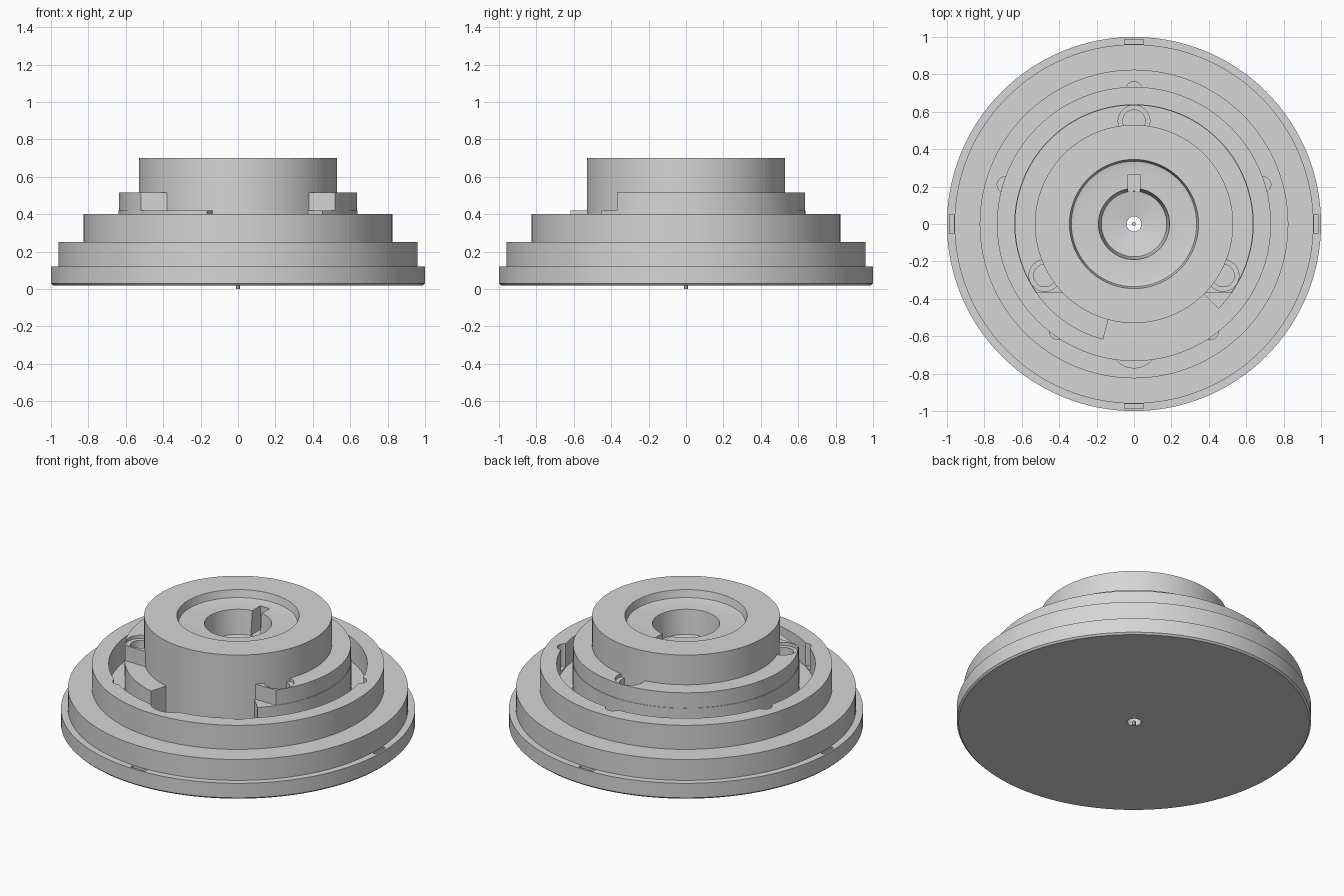
import bpy, bmesh, math

if "Cube" in bpy.data.objects:
    bpy.data.objects.remove(bpy.data.objects["Cube"])

metal = bpy.data.materials.new("light grey metal")
metal.diffuse_color = (0.67, 0.67, 0.67, 1)
metal.use_nodes = True
metal.node_tree.nodes["Principled BSDF"].inputs["Base Color"].default_value = metal.diffuse_color
SEG = 128


def finish(bm, name):
    bmesh.ops.recalc_face_normals(bm, faces=bm.faces)
    mesh = bpy.data.meshes.new(name)
    bm.to_mesh(mesh)
    bm.free()
    mesh.materials.append(metal)
    ob = bpy.data.objects.new(name, mesh)
    bpy.context.collection.objects.link(ob)
    return ob


def lathe(name, profile):
    """Revolve a closed (radius, height) loop around z."""
    bm = bmesh.new()
    rings = [[bm.verts.new((r * math.cos(a), r * math.sin(a), z)) for r, z in profile]
             for a in (2 * math.pi * i / SEG for i in range(SEG))]
    n = len(profile)
    for i in range(SEG):
        a, b = rings[i], rings[(i + 1) % SEG]
        for j in range(n):
            k = (j + 1) % n
            bm.faces.new((a[j], b[j], b[k], a[k]))
    return finish(bm, name)


def extrude(name, outline, z0, z1):
    """Turn a flat outline into a solid between two heights."""
    bm = bmesh.new()
    lo = bm.faces.new([bm.verts.new((x, y, z0)) for x, y in outline])
    new = bmesh.ops.extrude_face_region(bm, geom=[lo])["geom"]
    for v in new:
        if isinstance(v, bmesh.types.BMVert):
            v.co.z = z1
    return finish(bm, name)


def circle(cx, cy, r, n=32):
    return [(cx + r * math.cos(2 * math.pi * i / n), cy + r * math.sin(2 * math.pi * i / n))
            for i in range(n)]


def arc(r, a0, a1, n=96):
    return [(r * math.cos(math.radians(a0 + (a1 - a0) * i / n)),
             r * math.sin(math.radians(a0 + (a1 - a0) * i / n))) for i in range(n + 1)]


def box(x0, x1, y0, y1):
    return [(x0, y0), (x1, y0), (x1, y1), (x0, y1)]


def cut(ob, outline, z0, z1):
    cutter = extrude(ob.name + "_cutter", outline, z0, z1)
    cutter.hide_render = True
    mod = ob.modifiers.new("cut", "BOOLEAN")
    mod.operation, mod.solver, mod.object = "DIFFERENCE", "EXACT", cutter
    bpy.context.view_layer.objects.active = ob
    bpy.ops.object.modifier_apply(modifier=mod.name)
    bpy.data.objects.remove(cutter)


# Stepped base with raised outer ring
base = lathe("stepped_base", [(.04, .02), (.99, .02), (1, .03), (1, .12), (.96, .12), (.96, .25),
                              (.825, .25), (.825, .40), (.73, .40), (.73, .25), (.04, .25)])
# Front bay and small notches in the ring's inner edge
cut(base, circle(0, -.645, .125), .26, .5)
for x, y in ((.69, .21), (-.69, .21), (.41, -.575), (-.41, -.575), (0, .72)):
    cut(base, circle(x, y, .042, 20), .26, .5)
# Four shallow slots in the rim
for x, y in ((0, .975), (0, -.975), (.975, 0), (-.975, 0)):
    w, d = (.05, .012) if x == 0 else (.012, .05)
    cut(base, box(x - w, x + w, y - d, y + d), .095, .2)

# Hub with lip, bore and dished bore floor
hub = lathe("hub", [(.53, .24), (.53, .70), (.345, .70), (.335, .655), (.31, .65),
                    (.19, .65), (.175, .50), (.04, .48), (.04, .24)])
cut(hub, box(-.032, .032, .12, .265), .502, .8)  # keyway

# Lower collar, open at the front
collar = extrude("lower_collar", arc(.64, -45, 255) + arc(.50, 255, -45), .24, .42)

# Upper flange, cut straight across the front, with three screw seats
a = math.degrees(math.asin(.37 / .64))
b = math.degrees(math.asin(.37 / .50))
flange = extrude("upper_flange", arc(.637, -a, 180 + a) + arc(.50, 180 + b, -b), .415, .515)
for ang in (90, 210, 330):
    x, y = .55 * math.cos(math.radians(ang)), .55 * math.sin(math.radians(ang))
    cut(flange, circle(x, y, .085), .495, .6)
    cut(flange, circle(x, y, .06), .43, .6)

# Tiny centre pin under the base
pin = extrude("centre_pin", circle(0, 0, .01, 8), 0, .025)

# Smooth curved walls, crisp edges
bpy.ops.object.select_all(action="DESELECT")
for ob in (base, hub, collar, flange, pin):
    ob.select_set(True)
bpy.context.view_layer.objects.active = base
bpy.ops.object.shade_smooth_by_angle(angle=math.radians(30))
